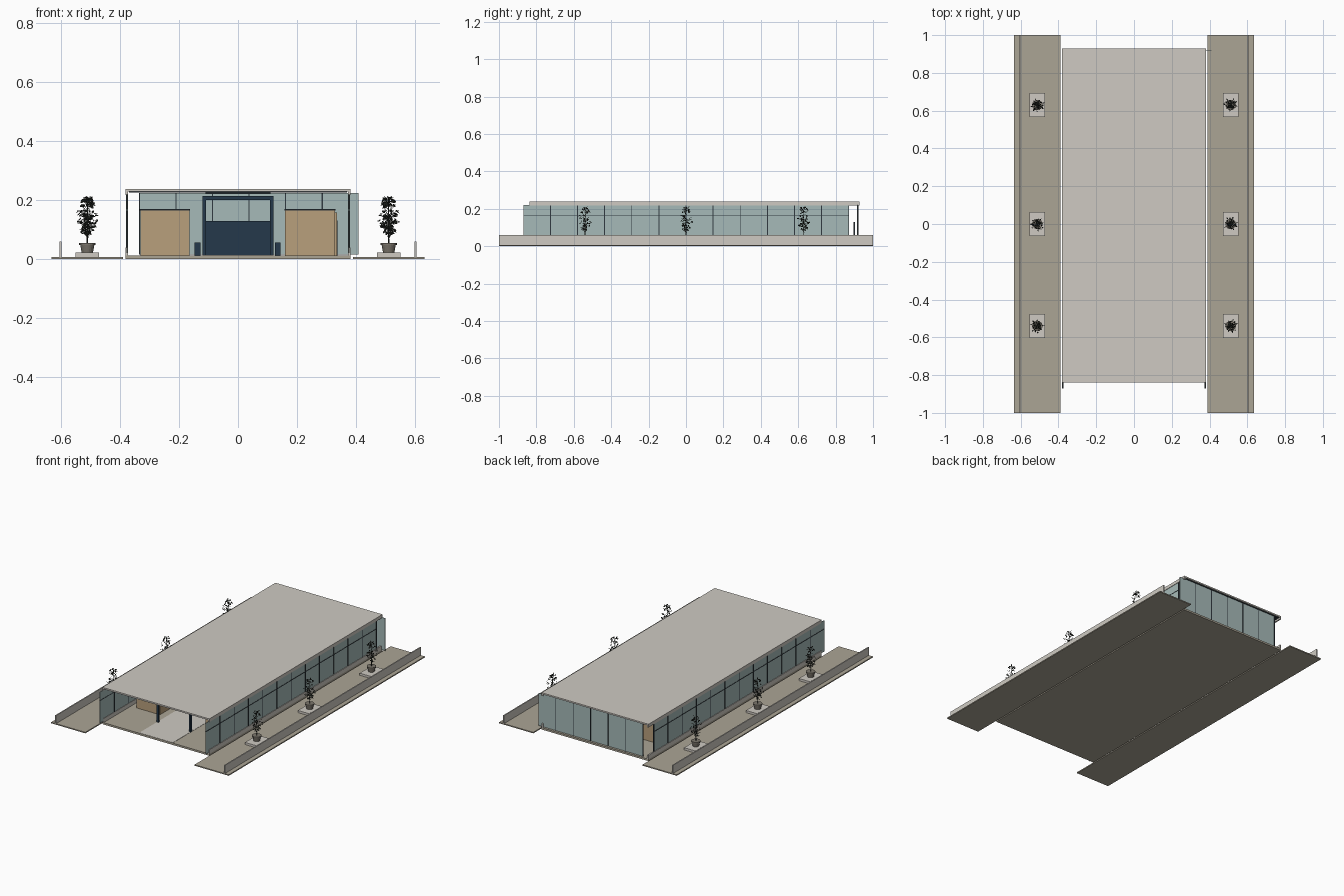
import bpy, bmesh, math, random
from mathutils import Vector, Matrix

if "Cube" in bpy.data.objects:
    bpy.data.objects.remove(bpy.data.objects["Cube"])

random.seed(4)


def mat(name, *c):
    m = bpy.data.materials.new(name)
    m.diffuse_color = (*c, 1)
    m.use_nodes = True
    m.node_tree.nodes["Principled BSDF"].inputs["Base Color"].default_value = m.diffuse_color
    return m


STONE = mat("pale_stone", .62, .59, .54)
PAVE = mat("paving", .41, .375, .30)
GLASS = mat("glass", .38, .49, .48)
DARK = mat("dark_frame", .03, .04, .05)
NAVY = mat("navy_panel", .018, .04, .07)
WOOD = mat("wood", .48, .35, .20)
POT = mat("pot", .20, .18, .15)
LEAF = mat("leaf", .03, .035, .028)


def add_box(bm, x0, x1, y0, y1, z0, z1):
    m = Matrix.Translation(((x0 + x1) / 2, (y0 + y1) / 2, (z0 + z1) / 2))
    bmesh.ops.create_cube(bm, size=1, matrix=m @ Matrix.Diagonal((x1 - x0, y1 - y0, z1 - z0, 1)))


def finish(bm, name, material):
    me = bpy.data.meshes.new(name)
    bm.to_mesh(me)
    bm.free()
    me.materials.append(material)
    ob = bpy.data.objects.new(name, me)
    bpy.context.collection.objects.link(ob)
    return ob


def boxes(name, material, *dims):
    bm = bmesh.new()
    for d in dims:
        add_box(bm, *d)
    return finish(bm, name, material)


def rod(bm, a, b, r0, r1, n=6):
    a, b = Vector(a), Vector(b)
    q = (b - a).to_track_quat('Z', 'Y').to_matrix().to_4x4()
    bmesh.ops.create_cone(bm, cap_ends=True, segments=n, radius1=r0, radius2=r1,
                          depth=(b - a).length, matrix=Matrix.Translation((a + b) / 2) @ q)


def place(ob, x, y, turn):
    c = ob.copy()
    c.location = (x, y, 0)
    c.rotation_euler.z = turn
    bpy.context.collection.objects.link(c)


# Floor slab with pale entrance strip
X, Y0, Y1 = .382, -.838, .928
boxes("floor_slab", PAVE, (-X, X, Y0, Y1, 0, .012))
boxes("entrance_strip", STONE, (-.12, .12, Y0 + .002, -.1, .012, .0135))

# Roof with fascia around three sides, and dark ceiling
boxes("roof", STONE, (-X, X, Y0, Y1, .229, .238))
boxes("roof_fascia", STONE, (-X, -X + .009, Y0, Y1, .217, .229), (X - .009, X, Y0, Y1, .217, .229))
boxes("ceiling", DARK, (-.37, .37, Y0 + .006, Y1 - .006, .225, .229))

# Terraces, low outer walls and planter pads on both sides
for side, s in (("left", -1), ("right", 1)):
    def sx(a, b):
        return tuple(sorted((s * a, s * b)))
    boxes(side + "_terrace", PAVE, (*sx(.39, .634), -1, 1, 0, .007))
    boxes(side + "_low_wall", STONE, (*sx(.599, .606), -1, 1, .007, .059))
    boxes(side + "_sill", STONE, (*sx(.373, .382), Y0, Y1, .012, .038))
    # Twelve-bay side glazing with mullions and transom
    boxes(side + "_glass", GLASS, (*sx(.3755, .3785), -.87, .87, .02, .221))
    posts = [(*sx(.374, .381), y - .0025, y + .0025, .02, .221)
             for y in [-.87 + .145 * i for i in range(1, 13)]]
    boxes(side + "_mullions", DARK, *posts, (*sx(.3745, .3805), -.87, .87, .164, .1675))

# Six-bay rear glazing, offset to one side
boxes("rear_glass", GLASS, (-.335, .41, .916, .919, .015, .224))
boxes("rear_mullions", DARK, *[(x - .002, x + .002, .914, .921, .015, .224)
                               for x in [-.335 + .1242 * i for i in range(6)]])
boxes("rear_post", DARK, (.33, .338, .895, .903, .012, .13))

# Wooden core rooms with dark caps
for side, a, b in (("left", -.332, -.165), ("right", .16, .33)):
    boxes(side + "_core", WOOD, (a, b, -.56, .72, .012, .165))
    boxes(side + "_core_cap", DARK, (a - .002, b + .002, -.562, .722, .165, .17))
boxes("side_door", WOOD, (.33, .337, -.3, -.1, .012, .157))

# Portal frames, navy partition and small navy cabinets
for i, y in enumerate((-.65, .1, .74)):
    boxes("portal_frame_%d" % i, NAVY, (-.121, -.109, y - .006, y + .006, .012, .2),
          (.109, .121, y - .006, y + .006, .012, .2),
          (-.121, .121, y - .007, y + .007, .2, .214))
boxes("navy_partition", NAVY, (-.109, .109, .09, .11, .012, .128))
boxes("cabinets", NAVY, (-.148, -.128, -.02, .06, .012, .056), (.125, .145, -.02, .06, .012, .056))
boxes("ceiling_beam", DARK, (-.11, .11, -.02, .02, .221, .225))

# Planter pad
pad = boxes("planter_pad", STONE, (-.04, .04, -.063, .063, .007, .021))

# Tapered pot with rim
bm = bmesh.new()
rod(bm, (0, 0, .021), (0, 0, .047), .019, .024, 20)
rod(bm, (0, 0, .047), (0, 0, .054), .0275, .0275, 20)
pot = finish(bm, "pot", POT)

# Tree stem, twigs and folded leaves
bm = bmesh.new()
rod(bm, (0, 0, .05), (.002, 0, .2), .0022, .001)
for i in range(95):
    z = random.uniform(.085, .21)
    reach = .036 * math.sin(math.pi * (.12 + .8 * (z - .08) / .135))
    ang = random.uniform(0, math.tau)
    d = Vector((math.cos(ang), math.sin(ang), 0))
    p = d * reach * random.uniform(.25, 1) + Vector((0, 0, z))
    if i % 4 == 0:
        rod(bm, (0, 0, z - .018), p, .0008, .0005, 4)
    axis = (d + Vector((0, 0, random.uniform(-1.6, .8)))).normalized()
    wide = axis.cross(Vector((random.uniform(-1, 1), random.uniform(-1, 1), .6))).normalized()
    L, W = random.uniform(.010, .016), random.uniform(.003, .0045)
    fold = axis.cross(wide) * .0015
    base, tip = bm.verts.new(p - axis * L / 2), bm.verts.new(p + axis * L / 2)
    for k in (-1, 1):
        m1 = bm.verts.new(p - axis * L * .15 + wide * W * k + fold)
        m2 = bm.verts.new(p + axis * L * .2 + wide * W * .8 * k + fold)
        bm.faces.new((base, m1, m2, tip))
tree = finish(bm, "tree", LEAF)

# Six planters along the terraces
spots = [(s * .512, y) for s in (-1, 1) for y in (-.54, 0, .63)]
for i, (x, y) in enumerate(spots):
    for ob in (pad, pot, tree):
        if i:
            place(ob, x, y, i * .9 if ob is tree else 0)
for ob in (pad, pot, tree):
    ob.location = (*spots[0], 0)
